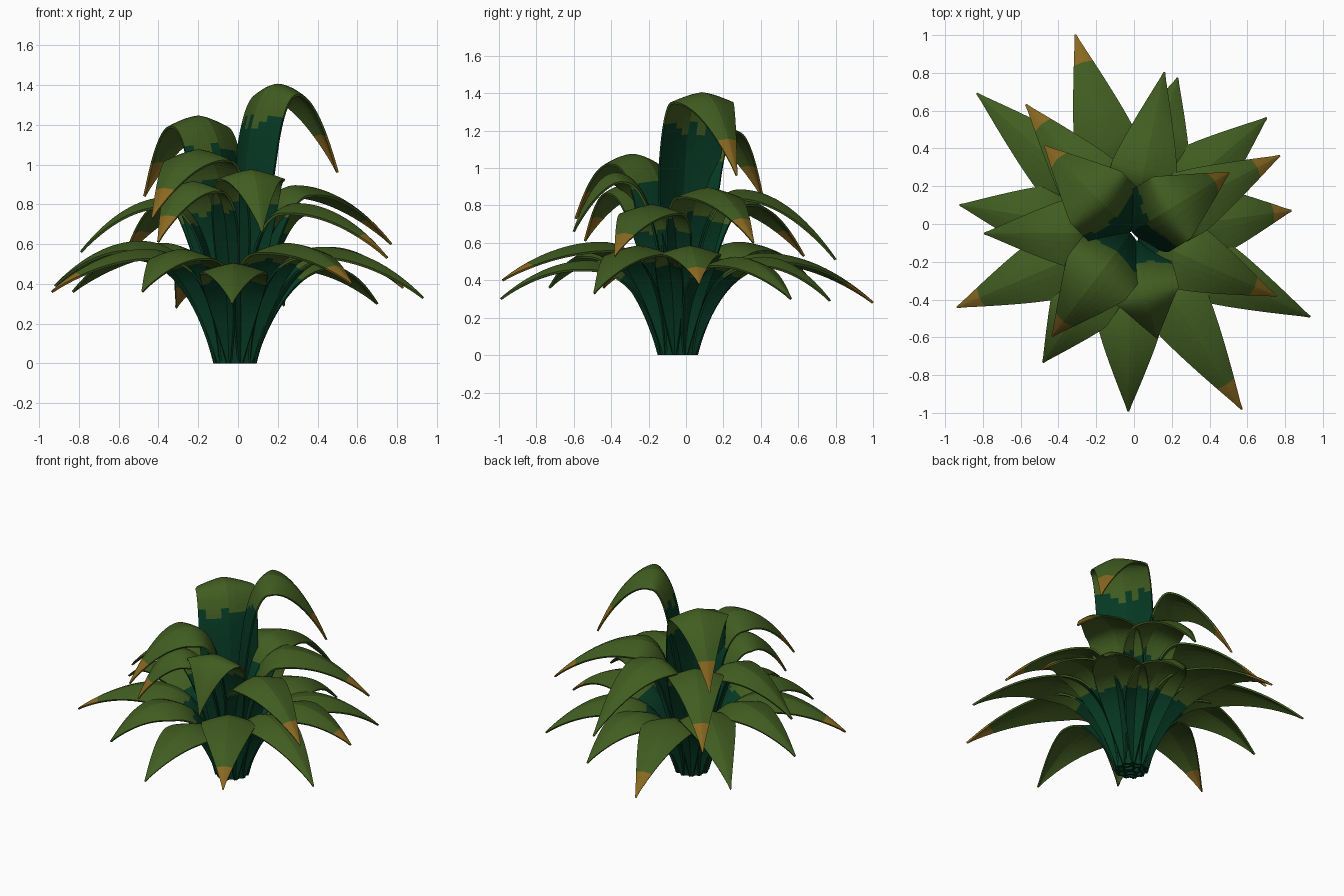
import bpy, bmesh, math, random
from mathutils import Vector

if "Cube" in bpy.data.objects:
    bpy.data.objects.remove(bpy.data.objects["Cube"])

random.seed(4)
CX, CY = -0.015, -0.045          # centre of the stem


def material(name, rgb):
    m = bpy.data.materials.new(name)
    m.diffuse_color = (*rgb, 1)
    m.use_nodes = True
    m.node_tree.nodes["Principled BSDF"].inputs["Base Color"].default_value = m.diffuse_color
    return m


MATS = [material("leaf_green", (0.053, 0.109, 0.015)),
        material("deep_teal", (0.002, 0.042, 0.018)),
        material("dry_tip_ochre", (0.25, 0.140, 0.015))]


def leaf(name, tip, peak, base_r, base_w, width, teal, full, lean, dry):
    """Arching leaf: rises from the stem to its peak (r, z), then droops to the tip (x, y, z)."""
    dx, dy = tip[0] - CX, tip[1] - CY
    rt = math.hypot(dx, dy)
    out = Vector((dx / rt, dy / rt, 0))
    side = Vector((-out.y, out.x, 0))
    rp, zp = peak
    rise = [(base_r, 0), (base_r + 0.03, 0.58 * zp), (rp * lean, zp), (rp, zp)]
    droop = [(rp, zp), ((rp + rt) / 2, zp), (rt, tip[2])]
    n1, n2, cols = 30, 16, [i / 4 - 1 for i in range(9)]

    # spine points with the width at each
    spine = []
    for i in range(n1 + 1):
        t = i / n1
        k = ((1 - t) ** 3, 3 * t * (1 - t) ** 2, 3 * t * t * (1 - t), t ** 3)
        p = [sum(a * q[c] for a, q in zip(k, rise)) for c in (0, 1)]
        spine.append((p, base_w + (width - base_w) * math.sin(math.pi / 2 * min(1, t / full))))
    for i in range(1, n2 + 1):
        t = i / n2
        k = ((1 - t) ** 2, 2 * t * (1 - t), t * t)
        p = [sum(a * q[c] for a, q in zip(k, droop)) for c in (0, 1)]
        spine.append((p, max(0.006, width * (1 - t ** 1.25))))

    # ridged cross-sections swept along the spine
    bm = bmesh.new()
    rows = []
    for i, (p, w) in enumerate(spine):
        a, b = spine[max(i - 1, 0)][0], spine[min(i + 1, n1 + n2)][0]
        tr, tz = b[0] - a[0], b[1] - a[1]
        ln = math.hypot(tr, tz)
        up = out * (-tz / ln) + Vector((0, 0, tr / ln))
        if i == 0:
            up = -out
        c = Vector((CX, CY, 0)) + out * p[0] + Vector((0, 0, p[1]))
        rows.append([bm.verts.new(c + side * (u * w / 2) - up * (0.28 * w / 2 * abs(u) ** 1.3))
                     for u in cols])
    # ragged border between the teal base and the green blade
    edge = [teal + random.uniform(-0.03, 0.03) for _ in cols]
    for i in range(n1 + n2):
        for j in range(len(cols) - 1):
            f = bm.faces.new((rows[i][j], rows[i + 1][j], rows[i + 1][j + 1], rows[i][j + 1]))
            if i < n1 and (i + 0.5) / n1 < edge[j]:
                f.material_index = 1
            elif dry and i >= n1 + 0.75 * n2:
                f.material_index = 2
    bmesh.ops.recalc_face_normals(bm, faces=bm.faces)
    me = bpy.data.meshes.new(name)
    bm.to_mesh(me)
    bm.free()
    for m in MATS:
        me.materials.append(m)
    ob = bpy.data.objects.new(name, me)
    bpy.context.collection.objects.link(ob)
    s = ob.modifiers.new("thickness", "SOLIDIFY")
    s.thickness, s.offset = 0.012, 0


# lower tier: tip x, y, z, peak height, dry tip
LOWER = [(-0.31, 1.0, 0.28, 0.54, 1), (-0.83, 0.69, 0.36, 0.60, 0), (-0.92, 0.10, 0.39, 0.61, 0),
         (-0.935, -0.44, 0.36, 0.57, 1), (-0.48, -0.73, 0.36, 0.57, 0), (-0.03, -0.99, 0.30, 0.50, 0),
         (0.57, -0.98, 0.40, 0.60, 1), (0.93, -0.49, 0.33, 0.58, 0), (0.83, 0.07, 0.38, 0.58, 1),
         (0.70, 0.56, 0.30, 0.52, 0), (0.23, 0.77, 0.29, 0.52, 0)]
for i, (x, y, z, zp, dry) in enumerate(LOWER):
    leaf(f"lower_leaf_{i + 1}", (x, y, z), (0.48, zp), 0.085, 0.08, 0.34, 0.68, 0.85, 0.5, dry)

# middle tier
MIDDLE = [(0.77, 0.36, 0.60, 0.89, 1), (0.75, -0.38, 0.53, 0.80, 1), (0.12, -0.60, 0.66, 0.97, 0),
          (-0.40, -0.54, 0.61, 0.91, 1), (-0.79, -0.05, 0.56, 0.83, 0), (-0.57, 0.63, 0.53, 0.85, 1),
          (0.16, 0.80, 0.51, 0.88, 0)]
for i, (x, y, z, zp, dry) in enumerate(MIDDLE):
    leaf(f"middle_leaf_{i + 1}", (x, y, z), (0.34, zp), 0.05, 0.08, 0.35, 0.64, 0.75, 0.42, dry)

# upper tier
UPPER = [(0.50, 0.27, 0.96, 0.25, 1.40), (-0.47, 0.41, 0.84, 0.26, 1.24), (-0.43, -0.59, 0.73, 0.30, 1.07)]
for i, (x, y, z, rp, zp) in enumerate(UPPER):
    leaf(f"upper_leaf_{i + 1}", (x, y, z), (rp, zp), 0.01, 0.08, 0.38, 0.66, 0.55, 0.24, 1)
